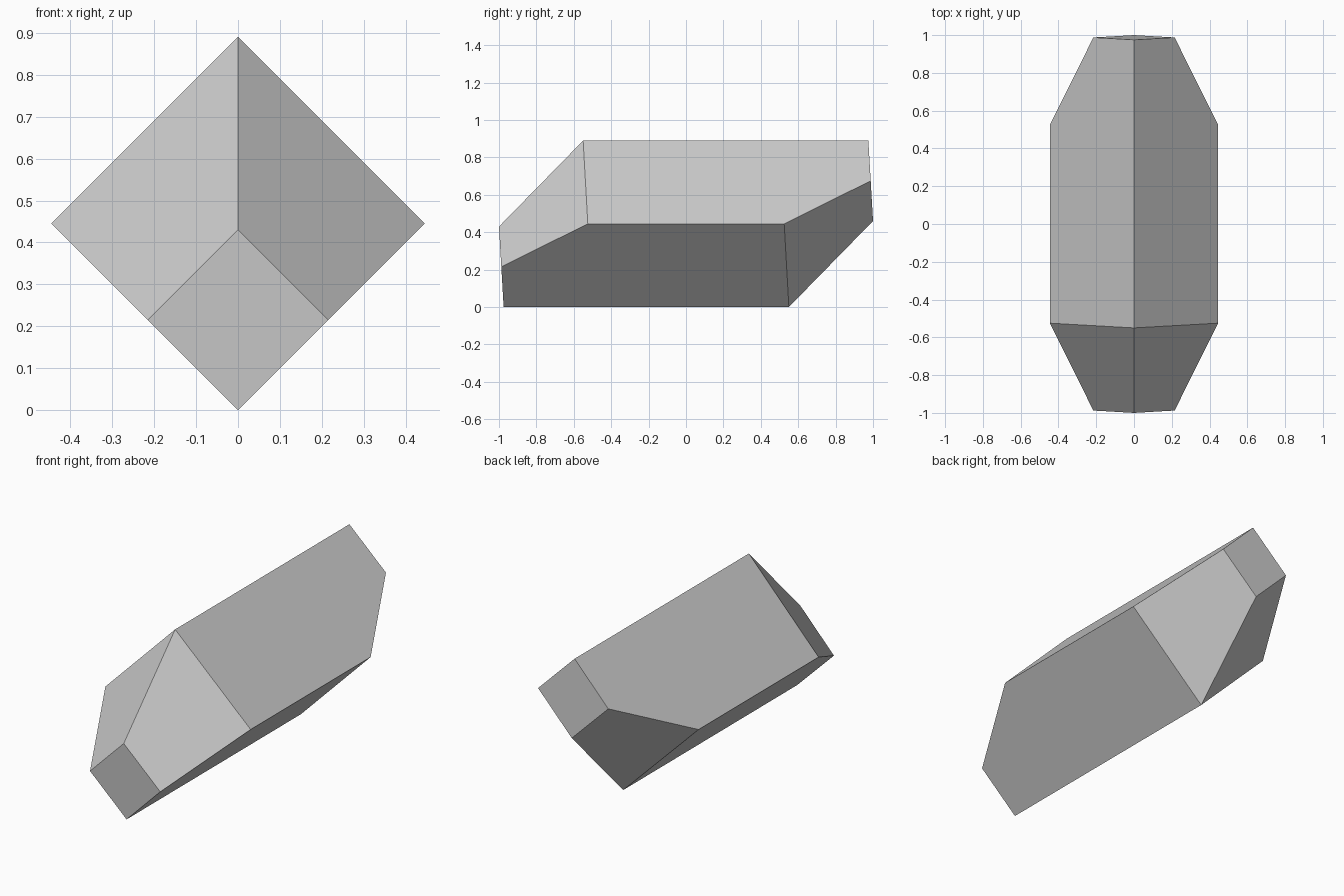
import bpy, bmesh, math
from mathutils import Vector, Matrix

cube = bpy.data.objects.get("Cube")
if cube:
    bpy.data.objects.remove(cube, do_unlink=True)

RADIUS = 0.445

# Single stone-grey material
grey = bpy.data.materials.new("stone_grey")
grey.use_nodes = True
colour = (0.6, 0.6, 0.6, 1)
grey.diffuse_color = colour
grey.node_tree.nodes["Principled BSDF"].inputs["Base Color"].default_value = colour


def slice_off(bm, point, normal):
    """Cut away everything beyond the plane and cap the opening."""
    cut = bmesh.ops.bisect_plane(
        bm, geom=bm.verts[:] + bm.edges[:] + bm.faces[:], dist=1e-5,
        plane_co=point, plane_no=normal, clear_outer=True)
    edges = [e for e in cut["geom_cut"] if isinstance(e, bmesh.types.BMEdge)]
    bmesh.ops.holes_fill(bm, edges=edges, sides=0)


# Square prism lying along y, standing on one edge
bm = bmesh.new()
bmesh.ops.create_cone(bm, cap_ends=True, segments=4, radius1=RADIUS, radius2=RADIUS,
                      depth=2.4, matrix=Matrix.Rotation(math.pi / 2, 4, "X"))

# Key points of the front tip, relative to the crystal's centre
ridge = Vector((0, -0.55, RADIUS))
tip = Vector((0, -1, -0.015))
keel = Vector((0, -0.975, -RADIUS))
down = keel - tip

# Each end has one small facet and two large slanted ones; the ends are point-symmetric
for end in (1, -1):
    slice_off(bm, tip * end, Vector((0, down.z, -down.y)) * end)
    for side in (1, -1):
        shoulder = Vector((side * RADIUS, -0.525, 0))
        normal = (tip - ridge).cross(shoulder - ridge) * side
        slice_off(bm, ridge * end, normal * end)

bmesh.ops.remove_doubles(bm, verts=bm.verts, dist=1e-4)
bmesh.ops.recalc_face_normals(bm, faces=bm.faces)

mesh = bpy.data.meshes.new("crystal")
bm.to_mesh(mesh)
bm.free()
mesh.materials.append(grey)
crystal = bpy.data.objects.new("crystal", mesh)
crystal.location.z = RADIUS
bpy.context.collection.objects.link(crystal)
